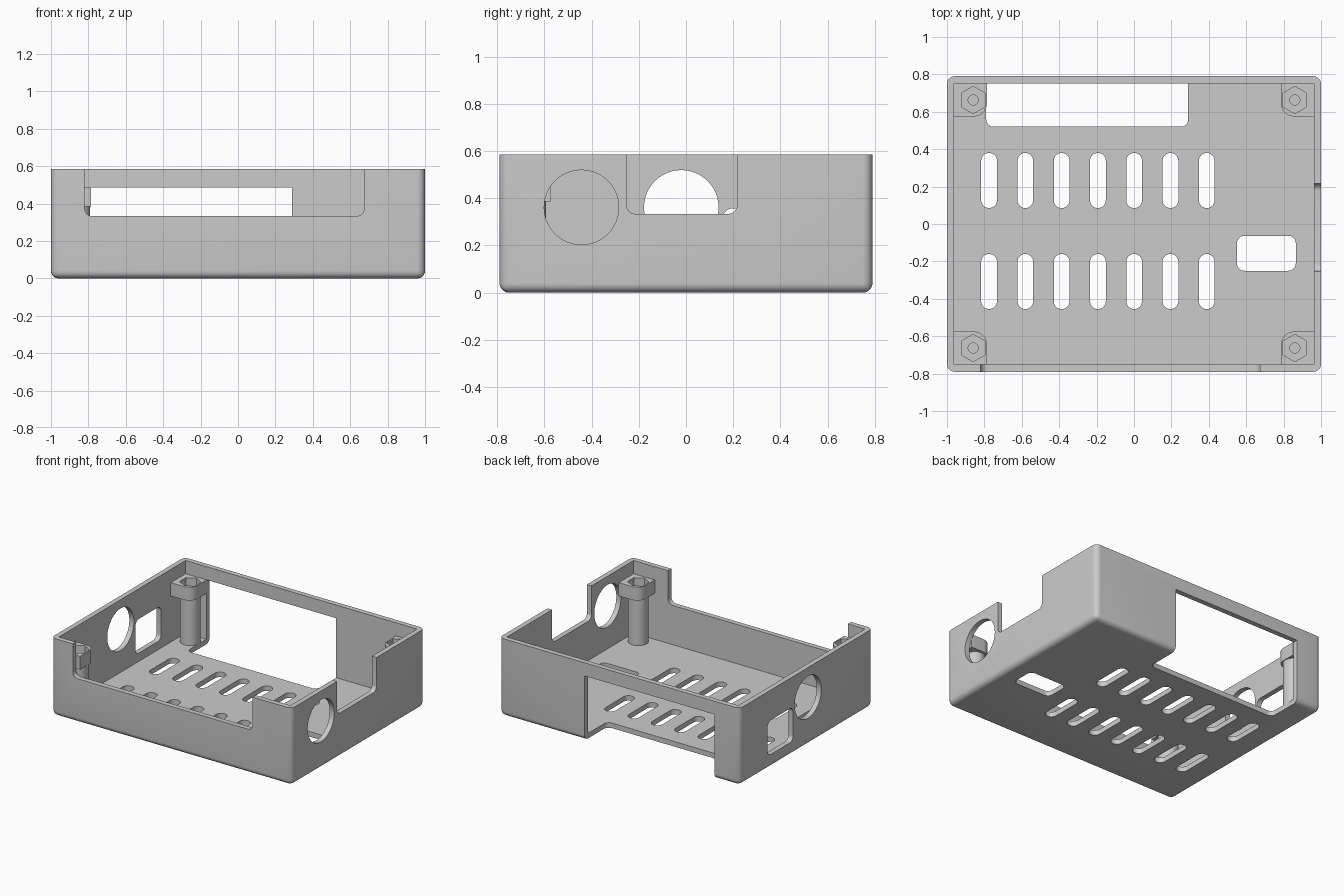
import bpy, bmesh
from math import cos, sin, pi
from mathutils import Vector

if "Cube" in bpy.data.objects:
    bpy.data.objects.remove(bpy.data.objects["Cube"])

X, Y, TOP, WALL, R = 1.0, 0.79, 0.584, 0.038, 0.04

grey = bpy.data.materials.new("light_grey")
grey.use_nodes = True
grey.diffuse_color = (0.6, 0.6, 0.6, 1)
grey.node_tree.nodes["Principled BSDF"].inputs["Base Color"].default_value = (0.6, 0.6, 0.6, 1)


def rounded(u0, u1, v0, v1, radii):
    """Rectangle outline; radii for the corners (u0v0, u1v0, u1v1, u0v1)."""
    corners = [(u0, v0, 1, 1), (u1, v0, -1, 1), (u1, v1, -1, -1), (u0, v1, 1, -1)]
    pts = []
    for i, ((u, v, du, dv), r) in enumerate(zip(corners, radii)):
        if r == 0:
            pts.append((u, v))
            continue
        for k in range(9):
            a = pi + (i + k / 8) * pi / 2
            pts.append((u + du * r + r * cos(a), v + dv * r + r * sin(a)))
    # drop doubled points where two arcs meet
    return [p for i, p in enumerate(pts) if (Vector(p) - Vector(pts[i - 1])).length > 1e-5]


def ring(u, v, r, n=48, turn=0.0):
    return [(u + r * cos(turn + 2 * pi * k / n), v + r * sin(turn + 2 * pi * k / n)) for k in range(n)]


def prism(bm, outline, axis, lo, hi):
    """Extrude an outline along an axis; the outline uses the other two axes in order."""
    place = {"x": lambda u, v, w: (w, u, v),
             "y": lambda u, v, w: (u, w, v),
             "z": lambda u, v, w: (u, v, w)}[axis]
    a, b = ([bm.verts.new(place(u, v, w)) for u, v in outline] for w in (lo, hi))
    bm.faces.new(a)
    bm.faces.new(b)
    for i in range(len(a)):
        bm.faces.new((a[i - 1], a[i], b[i], b[i - 1]))


def finish(name, bm):
    bmesh.ops.recalc_face_normals(bm, faces=bm.faces)
    mesh = bpy.data.meshes.new(name)
    bm.to_mesh(mesh)
    bm.free()
    mesh.materials.append(grey)
    obj = bpy.data.objects.new(name, mesh)
    bpy.context.collection.objects.link(obj)
    return obj


def solid(name, *args):
    bm = bmesh.new()
    prism(bm, *args)
    return finish(name, bm)


def select(obj):
    bpy.ops.object.select_all(action="DESELECT")
    obj.select_set(True)
    bpy.context.view_layer.objects.active = obj


def cut(obj, cutter):
    select(obj)
    mod = obj.modifiers.new("cut", "BOOLEAN")
    mod.operation, mod.solver, mod.object = "DIFFERENCE", "EXACT", cutter
    bpy.ops.object.modifier_apply(modifier=mod.name)


def smooth(obj):
    select(obj)
    bpy.ops.object.shade_smooth_by_angle(angle=0.6)


def discard(*objs):
    for o in objs:
        bpy.data.objects.remove(o)


# Case: block with rounded upright and bottom edges
bm = bmesh.new()
prism(bm, rounded(-X, X, -Y, Y, [0] * 4), "z", 0, TOP)
edges = [e for e in bm.edges if any(v.co.z < 0.01 for v in e.verts)]
bmesh.ops.bevel(bm, geom=edges, offset=R, segments=8, profile=0.5, affect="EDGES")
case = finish("case_shell", bm)

# Hollow interior
cavity = solid("cavity_cutter", rounded(-X + WALL, X - WALL, -Y + WALL, Y - WALL, [0] * 4),
               "z", WALL, 1)
cut(case, cavity)

# Openings
bm = bmesh.new()
low, full = [R, R, 0, 0], [R] * 4
prism(bm, rounded(-0.79, 0.29, 0.52, 1, low), "z", -0.1, 0.485)        # rear window
prism(bm, rounded(-0.82, 0.675, 0.333, 1, low), "y", -0.9, -0.745)     # front notch
prism(bm, rounded(-0.253, 0.217, 0.333, 1, low), "x", 0.95, 1.1)       # side notch
prism(bm, ring(-0.443, 0.361, 0.158), "x", 0.9, 1.1)                   # left port
prism(bm, ring(-0.02, 0.361, 0.158), "x", -1.1, -0.9)                  # right port
prism(bm, rounded(0.157, 0.46, 0.1, 0.357, full), "x", -1.1, -0.9)     # right socket
prism(bm, rounded(0.55, 0.865, -0.25, -0.063, full), "z", -0.1, 0.2)   # floor opening
for i in range(7):                                                     # vent slots
    x = -0.775 + i * 0.194
    for y in (0.085, -0.455):
        prism(bm, rounded(x - 0.042, x + 0.042, y, y + 0.295, [0.042] * 4), "z", -0.1, 0.2)
openings = finish("opening_cutter", bm)
cut(case, openings)
discard(cavity, openings)
smooth(case)

# Corner posts: round stem, rounded bracket head, hexagonal nut pocket and screw hole
CX, CY = 0.86, 0.663
for sx, side in ((-1, "right"), (1, "left")):
    for sy, end in ((-1, "front"), (1, "rear")):
        x, y = sx * CX, sy * CY
        head_outline = [(sx * u, sy * v) for u, v in
                        rounded(0.786, X - WALL, 0.575, Y - WALL, [0.07, 0, 0, 0])]
        stem = solid(f"{end}_{side}_stem", ring(x, y, 0.07), "z", WALL - 0.01, 0.385)
        head = solid(f"{end}_{side}_bracket", head_outline, "z", 0.385, 0.485)
        pocket = solid("pocket_cutter", ring(x, y, 0.073, 6, pi / 6), "z", 0.425, 0.6)
        hole = solid("hole_cutter", ring(x, y, 0.027, 24), "z", 0.2, 0.6)
        cut(head, pocket)
        cut(head, hole)
        cut(stem, hole)
        discard(pocket, hole)
        smooth(stem)
        smooth(head)
